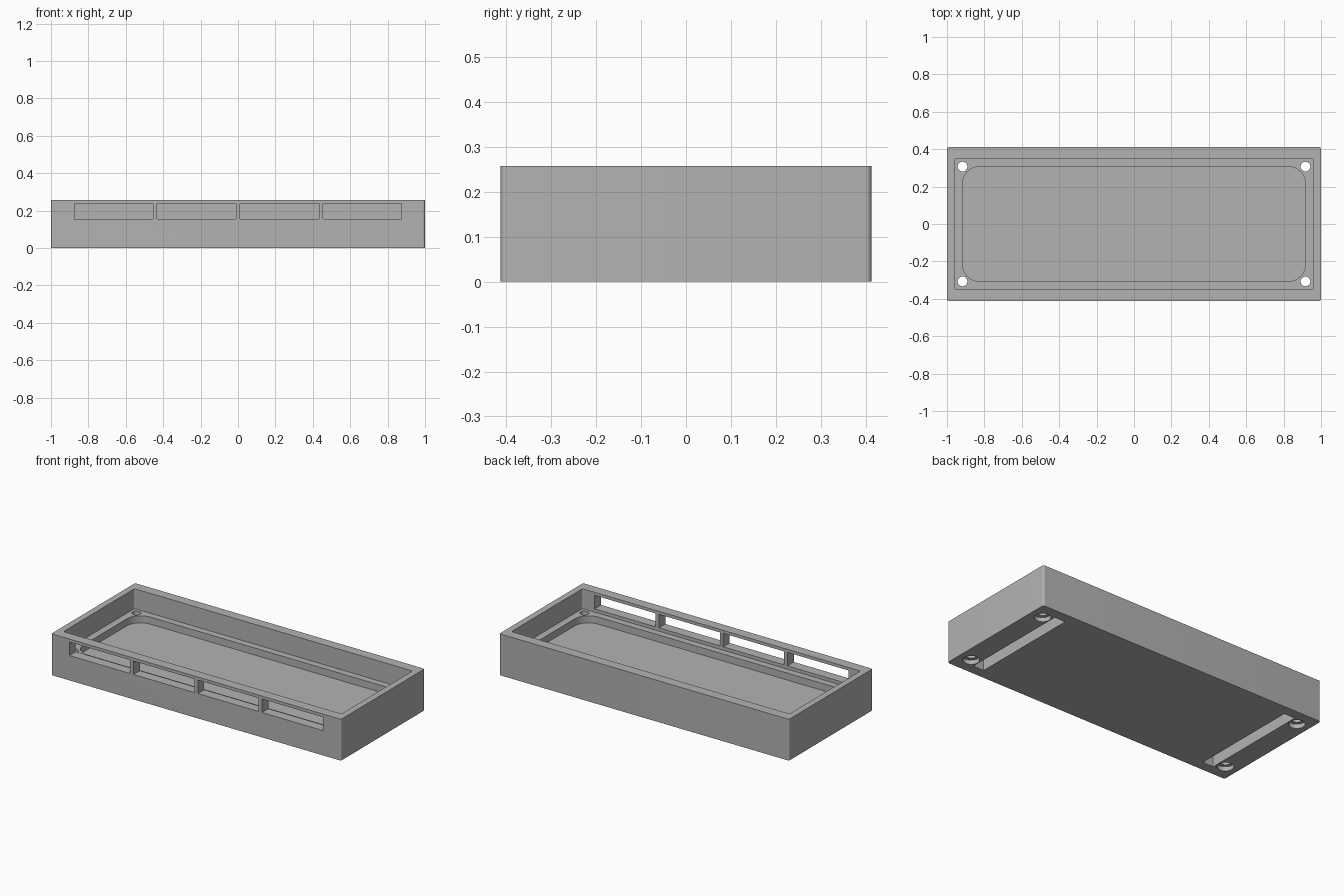
import bpy
import bmesh
from math import sin, cos, pi

cube = bpy.data.objects.get("Cube")
if cube:
    bpy.data.objects.remove(cube, do_unlink=True)

grey = bpy.data.materials.new("mid grey")
grey.use_nodes = True
colour = (0.45, 0.45, 0.45, 1)
grey.diffuse_color = colour
grey.node_tree.nodes["Principled BSDF"].inputs["Base Color"].default_value = colour


def prism(name, outline, z0, z1):
    """Extrude a flat outline from z0 up to z1."""
    bm = bmesh.new()
    base = bm.faces.new([bm.verts.new((x, y, z0)) for x, y in outline])
    out = bmesh.ops.extrude_face_region(bm, geom=[base])
    top = [v for v in out["geom"] if isinstance(v, bmesh.types.BMVert)]
    bmesh.ops.translate(bm, verts=top, vec=(0, 0, z1 - z0))
    bmesh.ops.recalc_face_normals(bm, faces=bm.faces)
    mesh = bpy.data.meshes.new(name)
    bm.to_mesh(mesh)
    bm.free()
    mesh.materials.append(grey)
    obj = bpy.data.objects.new(name, mesh)
    bpy.context.collection.objects.link(obj)
    return obj


def rounded(hx, hy, r, steps=10):
    """Rounded rectangle outline with half sizes hx, hy."""
    points = []
    for i, (sx, sy) in enumerate([(1, 1), (-1, 1), (-1, -1), (1, -1)]):
        for k in range(steps + 1):
            a = (i + k / steps) * pi / 2
            points.append((sx * (hx - r) + r * cos(a), sy * (hy - r) + r * sin(a)))
    return points


def rect(x, y, hx, hy):
    return [(x - hx, y - hy), (x + hx, y - hy), (x + hx, y + hy), (x - hx, y + hy)]


def circle(x, y, r, n=40):
    return [(x + r * cos(2 * pi * i / n), y + r * sin(2 * pi * i / n)) for i in range(n)]


HEIGHT, LEDGE, FLOOR = 0.258, 0.134, 0.09
tray = prism("tray", rounded(1, 0.413, 0.012), 0, HEIGHT)

# Upper cavity, then the deeper pocket that leaves a ledge
cutters = [
    prism("cavity_cutter", rounded(0.96, 0.35, 0.012), LEDGE, 0.4),
    prism("pocket_cutter", rounded(0.917, 0.308, 0.095), FLOOR, 0.2),
]

# Four windows in the front wall
for i in range(4):
    x = (i - 1.5) * 0.4436
    cutters.append(prism("window_cutter", rect(x, -0.38, 0.21, 0.08), 0.155, 0.239))

# Screw holes with counterbores, and blind slots underneath
for sx in (-1, 1):
    for sy in (-1, 1):
        x, y = sx * 0.917, sy * 0.307
        cutters.append(prism("hole_cutter", circle(x, y, 0.026), -0.1, 0.2))
        cutters.append(prism("counterbore_cutter", circle(x, y, 0.047), -0.1, 0.027))
    cutters.append(prism("slot_cutter", rect(sx * 0.828, 0, 0.037, 0.35), -0.1, 0.07))

bpy.context.view_layer.objects.active = tray
for cutter in cutters:
    cutter.hide_render = True
    mod = tray.modifiers.new("cut", 'BOOLEAN')
    mod.operation = 'DIFFERENCE'
    mod.solver = 'EXACT'
    mod.object = cutter
    bpy.ops.object.modifier_apply(modifier=mod.name)
for cutter in cutters:
    bpy.data.objects.remove(cutter, do_unlink=True)

# Smooth the rounded corners and holes only
bpy.ops.object.select_all(action='DESELECT')
tray.select_set(True)
bpy.ops.object.shade_smooth_by_angle(angle=pi / 9)
